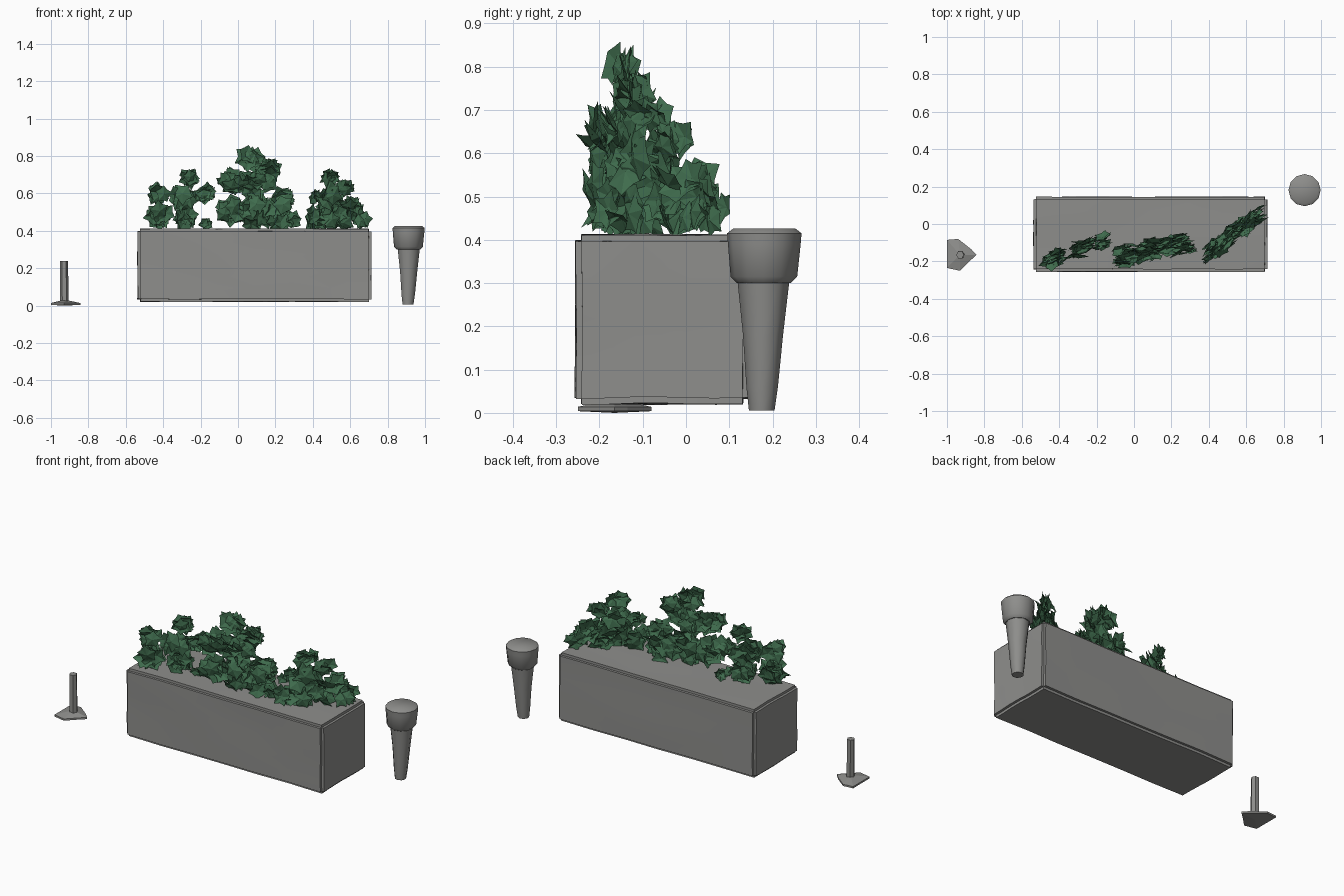
import bpy, bmesh, math, random
from mathutils import Vector, Matrix, noise

if "Cube" in bpy.data.objects:
    bpy.data.objects.remove(bpy.data.objects["Cube"])

random.seed(4)


def material(name, rgb):
    m = bpy.data.materials.new(name)
    m.diffuse_color = (*rgb, 1)
    m.use_nodes = True
    m.node_tree.nodes["Principled BSDF"].inputs["Base Color"].default_value = m.diffuse_color
    return m


STONE = material("stone grey", (0.27, 0.27, 0.26))
GREEN = material("leaf green", (0.05, 0.15, 0.075))


def finish(name, bm, mat, angle=None):
    me = bpy.data.meshes.new(name)
    bm.to_mesh(me)
    bm.free()
    me.materials.append(mat)
    ob = bpy.data.objects.new(name, me)
    bpy.context.collection.objects.link(ob)
    if angle:
        bpy.ops.object.select_all(action='DESELECT')
        ob.select_set(True)
        bpy.context.view_layer.objects.active = ob
        bpy.ops.object.shade_smooth_by_angle(angle=math.radians(angle))
    return ob


def loft(name, rings, sides, mat, angle=40):
    """Stack of round rings (x, y, z, radius) with closed ends."""
    bm = bmesh.new()
    loops = []
    for x, y, z, r in rings:
        loops.append([bm.verts.new((x + r * math.cos(2 * math.pi * i / sides),
                                    y + r * math.sin(2 * math.pi * i / sides), z))
                      for i in range(sides)])
    for a, b in zip(loops, loops[1:]):
        for i in range(sides):
            j = (i + 1) % sides
            bm.faces.new((a[i], a[j], b[j], b[i]))
    bm.faces.new(loops[0][::-1])
    bm.faces.new(loops[-1])
    return finish(name, bm, mat, angle)


# Planter trough: softly worn stone block
bm = bmesh.new()
bmesh.ops.create_cube(bm, size=1)
bmesh.ops.scale(bm, vec=(1.25, 0.40, 0.392), verts=bm.verts)
bmesh.ops.translate(bm, vec=(0.088, -0.055, 0.216), verts=bm.verts)
bmesh.ops.bevel(bm, geom=bm.edges[:], offset=0.014, segments=2, affect='EDGES')
bmesh.ops.subdivide_edges(bm, edges=[e for e in bm.edges if e.calc_length() > 0.1],
                          cuts=5, use_grid_fill=True)
for v in bm.verts:
    v.co += noise.noise_vector(v.co * 6) * 0.004
bmesh.ops.recalc_face_normals(bm, faces=bm.faces)
finish("planter_trough", bm, STONE, 35)

# Tapered post with a wide collar
loft("tapered_post", [(0.908, 0.175, 0.005, 0.030), (0.909, 0.176, 0.06, 0.037),
                      (0.911, 0.178, 0.18, 0.047), (0.911, 0.179, 0.315, 0.062)], 9, STONE)
loft("post_collar", [(0.911, 0.18, 0.300, 0.062), (0.911, 0.18, 0.315, 0.077),
                     (0.912, 0.181, 0.39, 0.084), (0.912, 0.181, 0.415, 0.086),
                     (0.912, 0.181, 0.426, 0.072)], 12, STONE)

# Small stake: irregular flat foot and thin rod
bm = bmesh.new()
outline = [(-1, -0.085), (-0.94, -0.08), (-0.87, -0.135), (-0.842, -0.165),
           (-0.88, -0.20), (-0.93, -0.25), (-1, -0.235)]
low = [bm.verts.new((x, y, 0.004)) for x, y in outline]
high = [bm.verts.new((x, y, 0.014)) for x, y in outline]
top = bm.verts.new((-0.93, -0.165, 0.032))
bottom = bm.verts.new((-0.93, -0.165, 0.0))
n = len(outline)
for i in range(n):
    j = (i + 1) % n
    bm.faces.new((low[i], low[j], high[j], high[i]))
    bm.faces.new((high[i], high[j], top))
    bm.faces.new((low[j], low[i], bottom))
bmesh.ops.recalc_face_normals(bm, faces=bm.faces)
finish("stake_foot", bm, STONE)
loft("stake_rod", [(-0.928, -0.165, 0.015, 0.023), (-0.93, -0.165, 0.24, 0.021)], 6, STONE)


def leaf(bm, centre, size, normal_angle):
    """Cupped, five pointed leaf card standing across the bush."""
    rot = (Matrix.Rotation(normal_angle + random.gauss(0, 0.22), 4, 'Z')
           @ Matrix.Rotation(random.gauss(0, 0.35), 4, 'X')
           @ Matrix.Rotation(random.uniform(0, 2 * math.pi), 4, 'Y'))
    cup = size * random.choice((-0.22, 0.22))
    ring = []
    for i in range(10):
        a = 2 * math.pi * i / 10
        r = size * (random.uniform(0.85, 1.05) if i % 2 == 0 else random.uniform(0.58, 0.72))
        p = centre + rot @ Vector((r * math.cos(a), 0, r * math.sin(a)))
        p.z = max(p.z, 0.405)
        ring.append(bm.verts.new(p))
    c = bm.verts.new(centre + rot @ Vector((0, cup, 0)))
    for i in range(10):
        bm.faces.new((ring[i], ring[(i + 1) % 10], c))


def bush(name, blobs, x0, y0, slope, depth):
    """Fill round blobs (x, z, radius) with leaves along a slanted line."""
    bm = bmesh.new()
    for x, z, r in blobs:
        for _ in range(max(6, int(1700 * r * r) + 3)):
            size = min(random.uniform(0.042, 0.066), r * 0.8)
            a = random.uniform(0, 2 * math.pi)
            d = (r - size * 0.75) * math.sqrt(random.random())
            px, pz = x + d * math.cos(a), max(0.43, z + d * math.sin(a))
            thin = depth * (1 - 0.5 * min(1, (pz - 0.42) / 0.4))
            py = y0 + slope * (px - x0) + random.uniform(-thin, thin)
            leaf(bm, Vector((px, py, pz)), size, math.atan(slope))
    finish(name, bm, GREEN)


# Three bushes growing out of the trough
bush("left_bush", [(-0.27, 0.68, 0.06), (-0.42, 0.60, 0.065), (-0.42, 0.48, 0.085),
                   (-0.29, 0.57, 0.09), (-0.18, 0.60, 0.06), (-0.28, 0.47, 0.07),
                   (-0.17, 0.43, 0.04)], -0.3, -0.14, 0.38, 0.04)
bush("middle_bush", [(0.06, 0.79, 0.08), (0.17, 0.73, 0.075), (-0.03, 0.67, 0.085),
                     (0.09, 0.62, 0.13), (0.24, 0.57, 0.075), (-0.04, 0.51, 0.085),
                     (0.20, 0.48, 0.10), (0.07, 0.48, 0.10), (0.29, 0.46, 0.05)],
     0.1, -0.14, 0.22, 0.055)
bush("right_bush", [(0.49, 0.68, 0.06), (0.575, 0.63, 0.055), (0.50, 0.56, 0.09),
                    (0.42, 0.47, 0.075), (0.61, 0.51, 0.08), (0.53, 0.47, 0.09),
                    (0.41, 0.58, 0.045), (0.66, 0.46, 0.055)], 0.54, -0.05, 0.75, 0.045)
